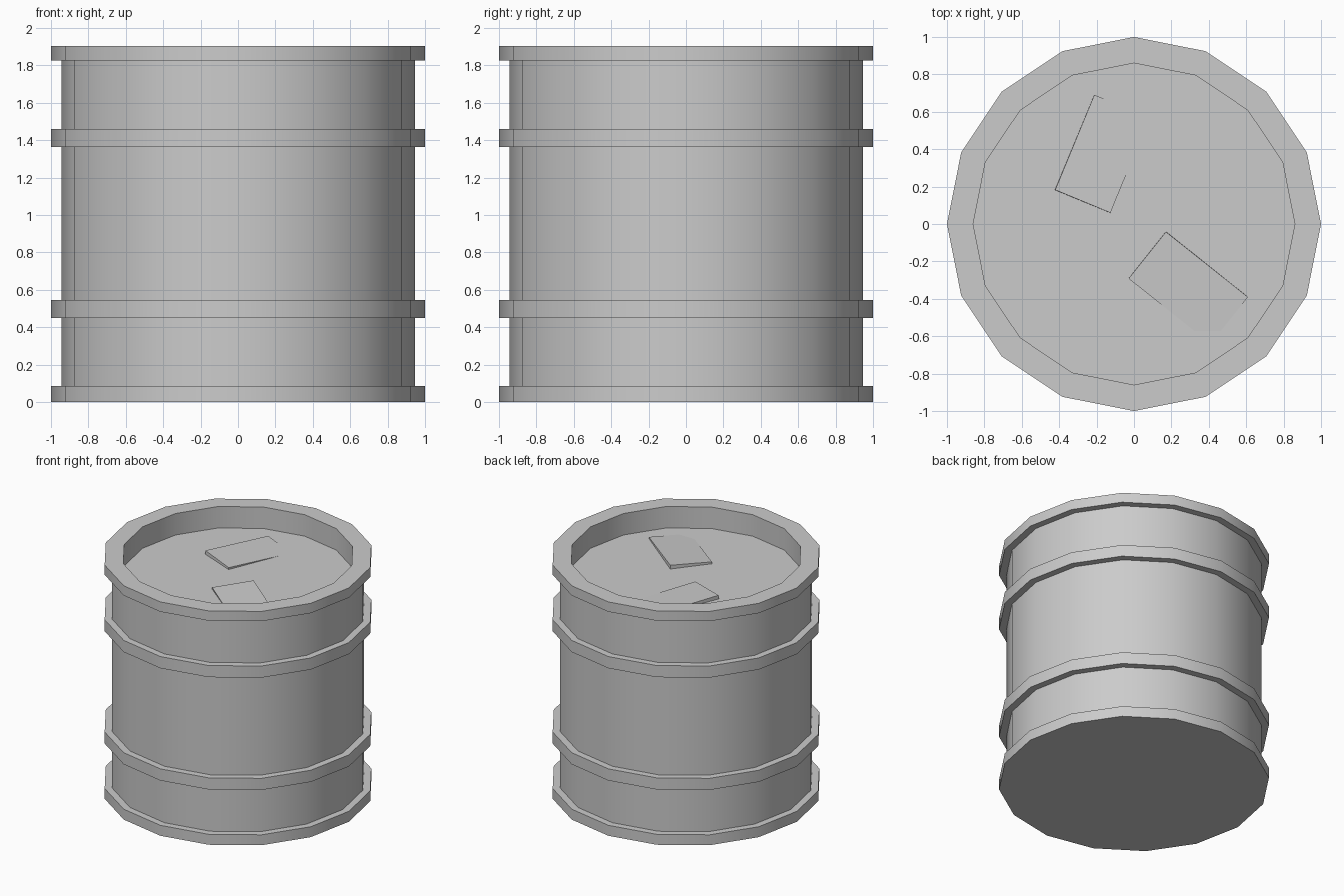
import bpy
import math
from mathutils import Matrix, Vector

cube = bpy.data.objects.get("Cube")
if cube:
    bpy.data.objects.remove(cube, do_unlink=True)

SIDES = 16
RIM, WALL, LIP = 1.0, 0.945, 0.86
HEIGHT, LID_Z = 1.905, 1.73
BANDS = [(0.45, 0.545), (1.365, 1.46)]

steel = bpy.data.materials.new("grey steel")
steel.use_nodes = True
grey = (0.6, 0.6, 0.6, 1)
steel.diffuse_color = grey
steel.node_tree.nodes["Principled BSDF"].inputs["Base Color"].default_value = grey


def add_mesh(name, verts, faces):
    mesh = bpy.data.meshes.new(name)
    mesh.from_pydata(verts, [], faces)
    mesh.materials.append(steel)
    obj = bpy.data.objects.new(name, mesh)
    bpy.context.collection.objects.link(obj)
    return obj


def lathe(name, profile):
    """Revolve (radius, z) points, capping the first and last rings."""
    verts = []
    for r, z in profile:
        for i in range(SIDES):
            a = math.tau * i / SIDES
            verts.append((r * math.cos(a), r * math.sin(a), z))
    faces = []
    for k in range(len(profile) - 1):
        for i in range(SIDES):
            j = (i + 1) % SIDES
            lo, hi = k * SIDES, (k + 1) * SIDES
            faces.append((lo + i, lo + j, hi + j, hi + i))
    faces.append(tuple(reversed(range(SIDES))))
    last = (len(profile) - 1) * SIDES
    faces.append(tuple(range(last, last + SIDES)))
    return add_mesh(name, verts, faces)


# Barrel: base rim, wall with two bands, top rim and sunken lid
profile = [(RIM, 0), (RIM, 0.085), (WALL, 0.085)]
for low, high in BANDS:
    profile += [(WALL, low), (RIM, low), (RIM, high), (WALL, high)]
profile += [(WALL, 1.825), (RIM, 1.825), (RIM, HEIGHT), (LIP, HEIGHT), (LIP, LID_Z)]
barrel = lathe("barrel", profile)
bpy.ops.object.select_all(action="DESELECT")
barrel.select_set(True)
bpy.context.view_layer.objects.active = barrel
bpy.ops.object.shade_smooth_by_angle(angle=math.radians(30))


# Thin plates lying slightly tilted, partly sunk into the lid
def plate(name, x, y, turn, length):
    size = Vector((length, 0.32, 0.04))
    place = (Matrix.Translation((x, y, LID_Z - 0.007))
             @ Matrix.Rotation(math.radians(turn), 4, "Z")
             @ Matrix.Rotation(math.radians(2), 4, "Y")
             @ Matrix.Rotation(math.radians(2.5), 4, "X")
             @ Matrix.Diagonal(size / 2).to_4x4())
    corners = [(-1, -1), (1, -1), (1, 1), (-1, 1)]
    verts = [place @ Vector((cx, cy, cz)) for cz in (-1, 1) for cx, cy in corners]
    faces = [(3, 2, 1, 0), (4, 5, 6, 7)]
    faces += [(i, (i + 1) % 4, (i + 1) % 4 + 4, i + 4) for i in range(4)]
    add_mesh(name, verts, faces)


plate("back_lid_plate", -0.17, 0.375, 67.6, 0.55)
plate("front_lid_plate", 0.29, -0.34, -38.5, 0.56)
